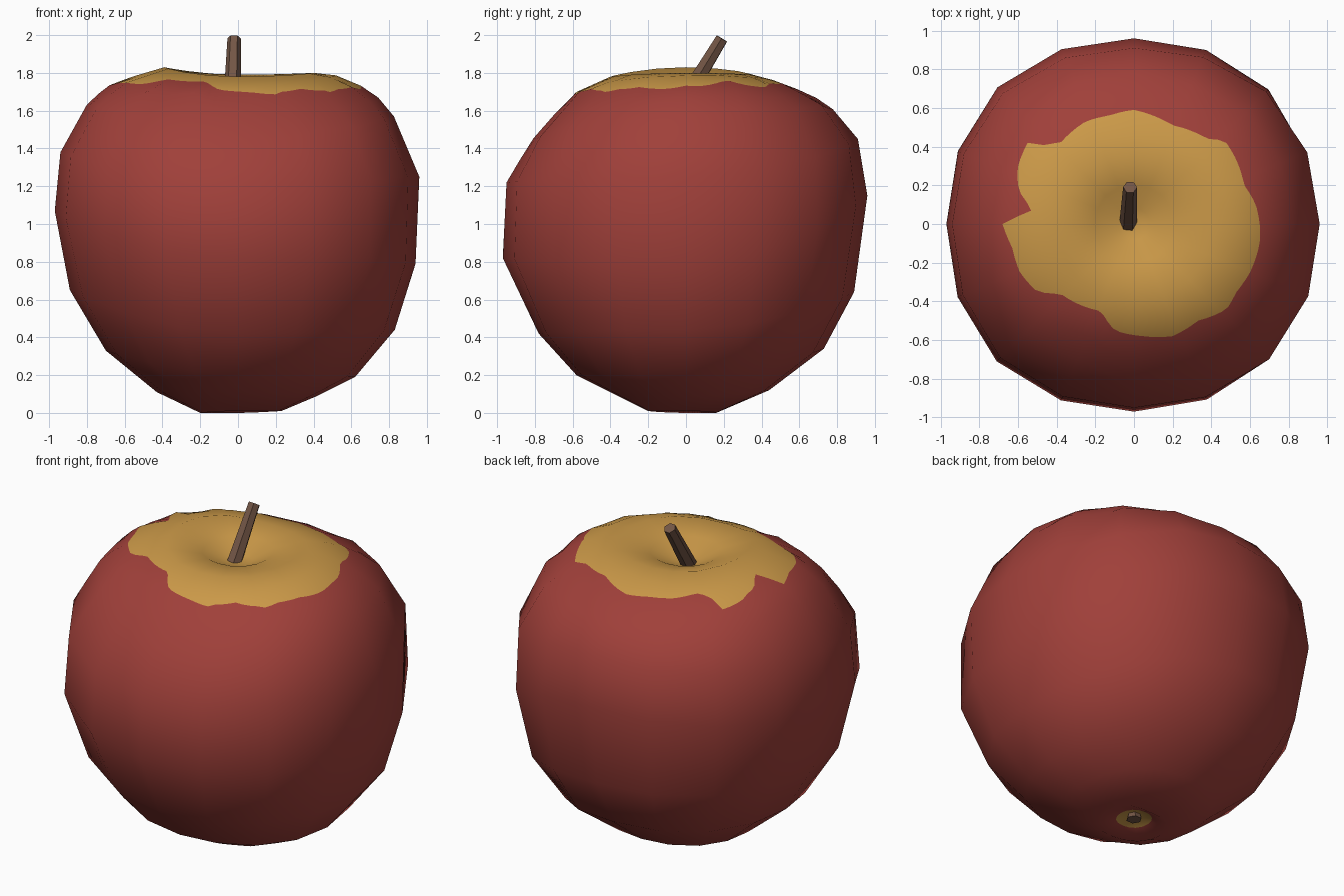
import bpy, math
from mathutils import Vector

if "Cube" in bpy.data.objects:
    bpy.data.objects.remove(bpy.data.objects["Cube"])


def material(name, rgb):
    m = bpy.data.materials.new(name)
    m.diffuse_color = (*rgb, 1)
    m.use_nodes = True
    m.node_tree.nodes["Principled BSDF"].inputs["Base Color"].default_value = m.diffuse_color
    return m


RED = material("apple red", (0.352, 0.051, 0.042))
GOLD = material("golden yellow", (0.597, 0.319, 0.065))
BROWN = material("stem brown", (0.17, 0.092, 0.06))


def make_object(name, verts, faces, mats):
    me = bpy.data.meshes.new(name)
    me.from_pydata(verts, [], faces)
    for m in mats:
        me.materials.append(m)
    ob = bpy.data.objects.new(name, me)
    bpy.context.collection.objects.link(ob)
    return ob


# Side profiles (radius, height), bottom to top, facing +x, +y, -x, -y
BOTTOM = [(0.002, 0.07), (0.1, 0.035)]
DIMPLE = [(0.2, 1.76), (0.08, 1.70), (0.002, 1.69)]
SIDES = [
    [(.23, .01), (.42, .09), (.62, .19), (.83, .44), (.94, .79), (.96, 1.25), (.80, 1.63), (.58, 1.78), (.40, 1.80)],
    [(.16, .0), (.44, .12), (.73, .34), (.89, .64), (.96, 1.15), (.91, 1.45), (.75, 1.64), (.51, 1.75), (.35, 1.79)],
    [(.20, .0), (.43, .11), (.70, .33), (.89, .65), (.97, 1.07), (.94, 1.38), (.79, 1.65), (.66, 1.75), (.39, 1.83)],
    [(.20, .01), (.40, .11), (.58, .20), (.78, .42), (.97, .82), (.95, 1.22), (.82, 1.44), (.60, 1.69), (.40, 1.78)],
]
SIDES = [BOTTOM + s + DIMPLE for s in SIDES]
RINGS, COLS, SUB = len(SIDES[0]), 16, 6

# Coarse control grid, blended between the four profiles
grid = []
for c in range(COLS):
    a = 2 * math.pi * c / COLS
    q = c * 4 // COLS
    w = math.sin(a - q * math.pi / 2) ** 2
    col = []
    for j in range(RINGS):
        r0, z0 = SIDES[q][j]
        r1, z1 = SIDES[(q + 1) % 4][j]
        r = (r0 * (1 - w) + r1 * w) * (1 + 0.035 * math.sin(2 * a) ** 2)
        col.append(Vector((r * math.cos(a), r * math.sin(a), z0 * (1 - w) + z1 * w)))
    grid.append(col)

# Smooth normals of the grid
norms = []
for c in range(COLS):
    col = []
    for j in range(RINGS):
        if j == 0 or j == RINGS - 1:
            col.append(Vector((0, 0, -1 if j == 0 else 1)))
            continue
        du = grid[(c + 1) % COLS][j] - grid[c - 1][j]
        up = (grid[c][j + 1] - grid[c][j]).normalized()
        dn = (grid[c][j] - grid[c][j - 1]).normalized()
        col.append(du.cross(up + dn).normalized())
    norms.append(col)


def sample(g, u, s):
    c, j = int(u), min(int(s), RINGS - 2)
    fu, fs = u - c, s - j
    a, b = g[c % COLS], g[(c + 1) % COLS]
    return a[j].lerp(b[j], fu).lerp(a[j + 1].lerp(b[j + 1], fu), fs)


# Ragged outline of the golden patch, seen from above
OUTLINE = [(.65, 0), (.63, .1), (.57, .2), (.53, .33), (.47, .43), (.38, .44), (.2, .51), (.1, .56), (0, .59), (-.13, .56),
           (-.25, .53), (-.38, .42), (-.5, .4), (-.55, .42), (-.6, .3), (-.6, .2), (-.57, .12), (-.5, .08),
           (-.6, .04), (-.68, 0), (-.63, -.12), (-.59, -.25), (-.5, -.35), (-.38, -.36), (-.17, -.45),
           (-.1, -.55), (.05, -.58), (.2, -.58), (.33, -.5), (.48, -.44), (.53, -.35), (.6, -.25), (.65, -.1)]
POLAR = sorted((math.atan2(y, x) % (2 * math.pi), math.hypot(x, y)) for x, y in OUTLINE)
POLAR.append((POLAR[0][0] + 2 * math.pi, POLAR[0][1]))


def patch_radius(a):
    for (a0, r0), (a1, r1) in zip(POLAR, POLAR[1:]):
        if a0 <= a <= a1:
            return r0 + (r1 - r0) * (a - a0) / (a1 - a0)
    return POLAR[0][1]


def patch_ring(u):
    lo, hi = 7.0, 10.0
    for _ in range(30):
        mid = (lo + hi) / 2
        p = sample(grid, u, mid)
        if math.hypot(p.x, p.y) > patch_radius(math.atan2(p.y, p.x) % (2 * math.pi)):
            lo = mid
        else:
            hi = mid
    return lo


# Apple body: faces split exactly along the patch outline
verts, normals, faces = [], [], []
n = COLS * SUB
for i in range(n):
    u = i / SUB
    sp = patch_ring(u)
    levels = list(range(8)) + [7 + (sp - 7) * k / 4 for k in range(1, 5)]
    levels += [(sp + 10) / 2, 10, 11, 12, 13]
    for s in levels:
        verts.append(sample(grid, u, s))
        normals.append(sample(norms, u, s).normalized())
m = len(levels)
mat_ids = []
for i in range(n):
    k = (i + 1) % n
    for j in range(m - 1):
        faces.append((i * m + j, k * m + j, k * m + j + 1, i * m + j + 1))
        mat_ids.append(1 if j >= 11 or j < 1 else 0)
body = make_object("apple_body", verts, faces, [RED, GOLD])
for p, mi in zip(body.data.polygons, mat_ids):
    p.material_index = mi
    p.use_smooth = True
body.data.normals_split_custom_set_from_vertices([tuple(v) for v in normals])


# Tapered pegs: leaning stem and the dried blossom end underneath
def peg(name, p0, p1, r0, r1, sides):
    p0, p1 = Vector(p0), Vector(p1)
    rot = (p1 - p0).to_track_quat('Z', 'Y')
    vs = []
    for p, r in ((p0, r0), (p1, r1)):
        for k in range(sides):
            a = 2 * math.pi * k / sides
            vs.append(p + rot @ Vector((r * math.cos(a), r * math.sin(a), 0)))
    fs = [(k, (k + 1) % sides, sides + (k + 1) % sides, sides + k) for k in range(sides)]
    fs += [tuple(reversed(range(sides))), tuple(range(sides, 2 * sides))]
    return make_object(name, vs, fs, [BROWN])


peg("stem", (-0.03, 0.0, 1.67), (-0.02, 0.19, 1.982), 0.046, 0.036, 6)
peg("blossom_end", (0, 0, 0.03), (0, 0, 0.09), 0.045, 0.03, 6)
